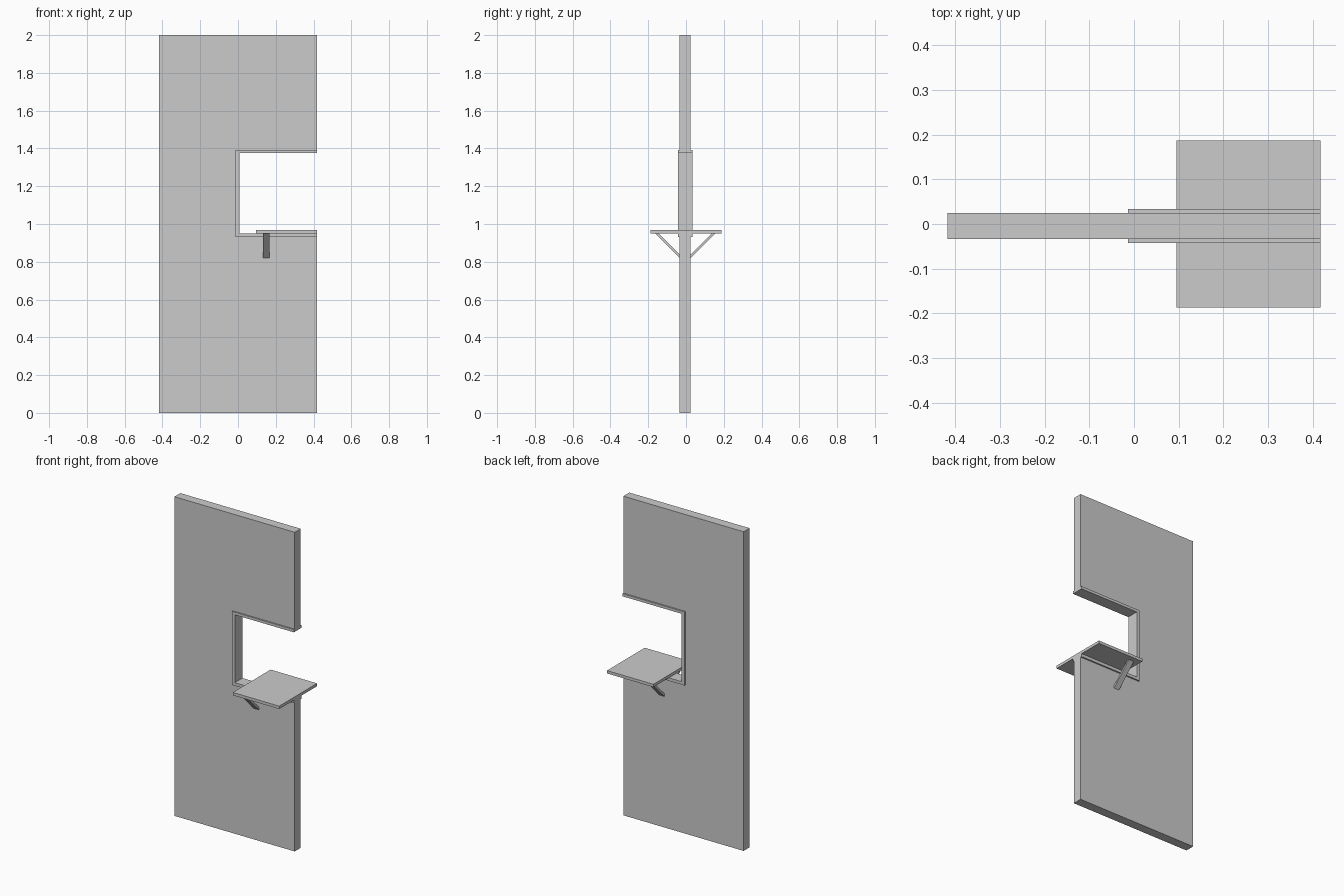
import bpy

if "Cube" in bpy.data.objects:
    bpy.data.objects.remove(bpy.data.objects["Cube"])

R = 0.417                      # right edge shared by panel, frame and shelf
Y0, Y1 = -0.034, 0.025         # panel front and back
ZB0, ZB1 = 0.932, 0.951        # lower frame bar
ZT0, ZT1 = 1.376, 1.393        # upper frame bar
XO, XI = -0.013, 0.007         # frame upright outer and inner


def prism(name, profile, axis, a, b):
    """Extrude a 2D profile along x (profile is y,z) or y (profile is x,z)."""
    def place(p, t):
        return (t, p[0], p[1]) if axis == 'x' else (p[0], t, p[1])
    n = len(profile)
    verts = [place(p, t) for t in (a, b) for p in profile]
    faces = [list(range(n)), list(range(2 * n - 1, n - 1, -1))]
    faces += [[(i + 1) % n, i, n + i, n + (i + 1) % n] for i in range(n)]
    mesh = bpy.data.meshes.new(name)
    mesh.from_pydata(verts, [], faces)
    obj = bpy.data.objects.new(name, mesh)
    bpy.context.collection.objects.link(obj)
    # consistent outward normals
    import bmesh
    bm = bmesh.new()
    bm.from_mesh(mesh)
    bmesh.ops.recalc_face_normals(bm, faces=bm.faces)
    bm.to_mesh(mesh)
    bm.free()
    return obj


# door panel with a side notch
prism("door_panel", [(-R, 0), (R, 0), (R, ZB0), (XO, ZB0), (XO, ZT1),
                     (R, ZT1), (R, 2), (-R, 2)], 'y', Y0, Y1)

# trim lining the notch
prism("notch_frame", [(R, ZB0), (R, ZB1), (XI, ZB1), (XI, ZT0), (R, ZT0),
                      (R, ZT1), (XO, ZT1), (XO, ZB0)], 'y', -0.042, 0.034)

# counter shelf
prism("shelf", [(-0.187, ZB1), (0.187, ZB1), (0.187, 0.969), (-0.187, 0.969)],
      'x', 0.095, R)

# diagonal brace on each side of the panel
for name, wall, s in (("front_brace", Y0, -1), ("back_brace", Y1, 1)):
    prism(name, [(wall, 0.821), (wall + s * 0.130, ZB1),
                 (wall + s * 0.112, ZB1), (wall, 0.839)], 'x', 0.132, 0.168)
